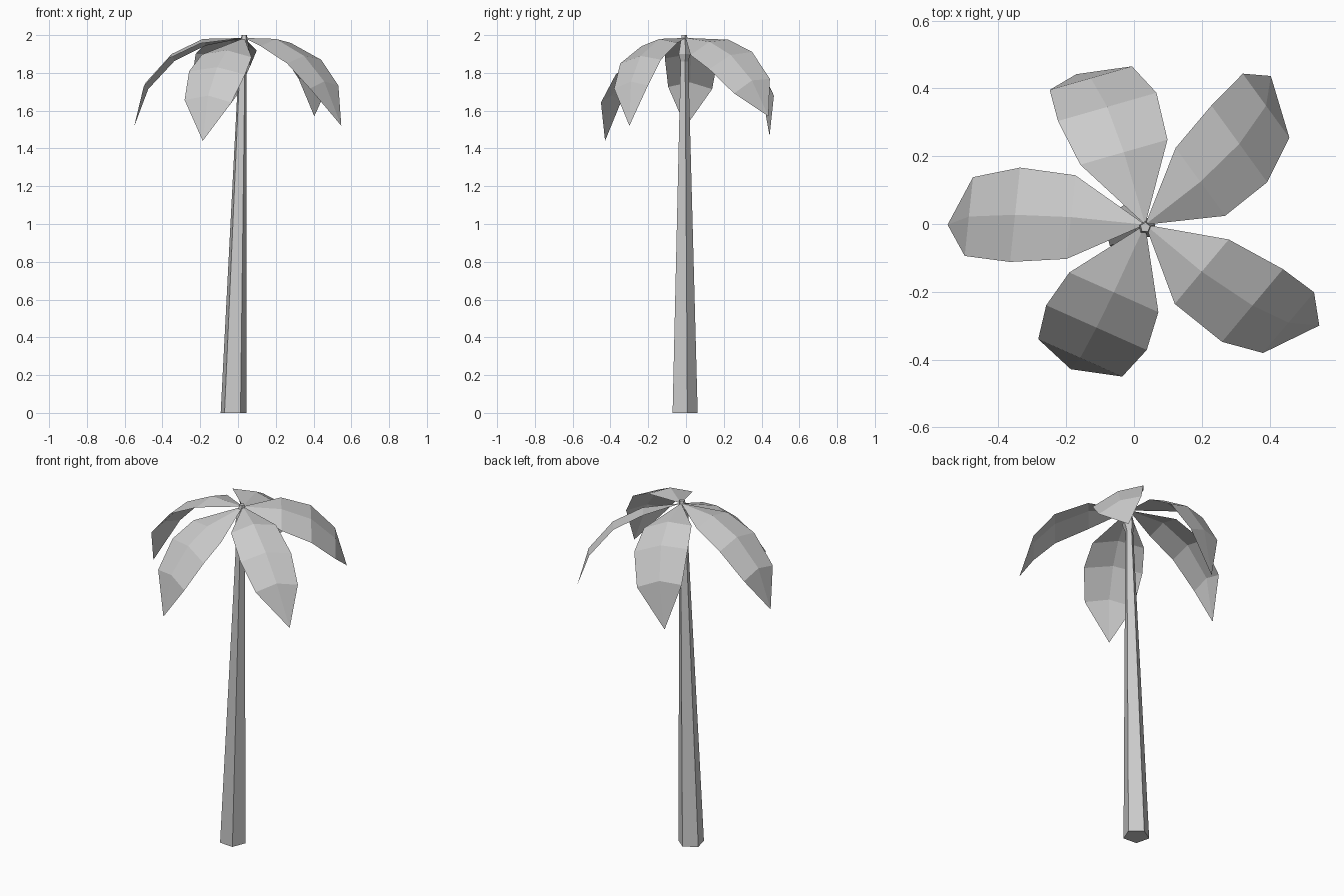
import bpy
import bmesh
import math
from mathutils import Vector

if "Cube" in bpy.data.objects:
    bpy.data.objects.remove(bpy.data.objects["Cube"], do_unlink=True)

# Single material
grey = bpy.data.materials.new("light grey")
grey.use_nodes = True
grey.diffuse_color = (0.6, 0.6, 0.6, 1)
grey.node_tree.nodes["Principled BSDF"].inputs["Base Color"].default_value = grey.diffuse_color


def finish(bm, name):
    """Turn a bmesh into a flat shaded object with the grey material."""
    mesh = bpy.data.meshes.new(name)
    bm.to_mesh(mesh)
    bm.free()
    mesh.materials.append(grey)
    obj = bpy.data.objects.new(name, mesh)
    bpy.context.collection.objects.link(obj)
    return obj


def build_trunk(rings, sides=5, start=math.radians(14)):
    """Loft a leaning polygon column through (centre x, height, radius) rings."""
    bm = bmesh.new()
    loops = []
    for x, z, radius in rings:
        angles = [start + math.tau * i / sides for i in range(sides)]
        loops.append([bm.verts.new((x + radius * math.cos(a),
                                    -0.01 + radius * math.sin(a), z))
                      for a in angles])
    for low, high in zip(loops, loops[1:]):
        for i in range(sides):
            j = (i + 1) % sides
            bm.faces.new((low[i], low[j], high[j], high[i]))
    bm.faces.new(loops[0][::-1])
    bm.faces.new(loops[-1])
    return finish(bm, "trunk")


def build_leaf(name, heading, drift, bank, scale, reach, heights):
    """Drooping leaf with a raised midrib, pointed at both ends."""
    root = Vector((0.033, -0.002, 1.985))
    angle = math.radians(heading)
    forward = Vector((math.cos(angle), math.sin(angle), 0))
    left = Vector((-forward.y, forward.x, 0))
    half_widths = (0.124, 0.14, 0.117)
    ridge = 0.03

    def rib_point(distance, height):
        point = root + forward * distance + left * drift * (root.z - height)
        point.z = height
        return point

    bm = bmesh.new()
    base = bm.verts.new(root)
    tip = bm.verts.new(rib_point(reach[-1], heights[-1]))
    rows = []
    for distance, height, half in zip(reach, heights, half_widths):
        middle = rib_point(distance, height)
        side = (left + Vector((0, 0, bank))) * half * scale
        drop = Vector((0, 0, ridge))
        rows.append([bm.verts.new(p) for p in
                     (middle - side - drop, middle, middle + side - drop)])
    for k in range(2):
        bm.faces.new((base, rows[0][k], rows[0][k + 1]))
        for near, far in zip(rows, rows[1:]):
            bm.faces.new((near[k], far[k], far[k + 1], near[k + 1]))
        bm.faces.new((rows[-1][k], tip, rows[-1][k + 1]))
    return finish(bm, name)


# Trunk with a small flared crown
build_trunk([(-0.025, 0, 0.072), (0.025, 1.86, 0.022),
             (0.03, 1.9, 0.034), (0.033, 2.0, 0.015)])

# Leaves: heading, sideways drift, bank, width, reach and height along the midrib
leaves = {
    "right_leaf": (174, 0.13, 0.05, 1,
                   (0.22, 0.385, 0.52, 0.58), (1.98, 1.9, 1.75, 1.515)),
    "back_left_leaf": (36, 0.33, 0.33, 1,
                       (0.206, 0.365, 0.495, 0.558), (1.965, 1.895, 1.76, 1.57)),
    "front_left_leaf": (-40, 0.22, 0.07, 1,
                        (0.217, 0.396, 0.51, 0.585), (1.98, 1.89, 1.755, 1.52)),
    "front_right_leaf": (246, -0.05, -0.05, 1.16,
                         (0.22, 0.336, 0.437, 0.479), (1.92, 1.83, 1.68, 1.44)),
    "back_right_leaf": (106, 0.14, 0.2, 1.08,
                        (0.223, 0.365, 0.46, 0.483), (1.975, 1.9, 1.735, 1.465)),
}
for name, shape in leaves.items():
    build_leaf(name, *shape)
